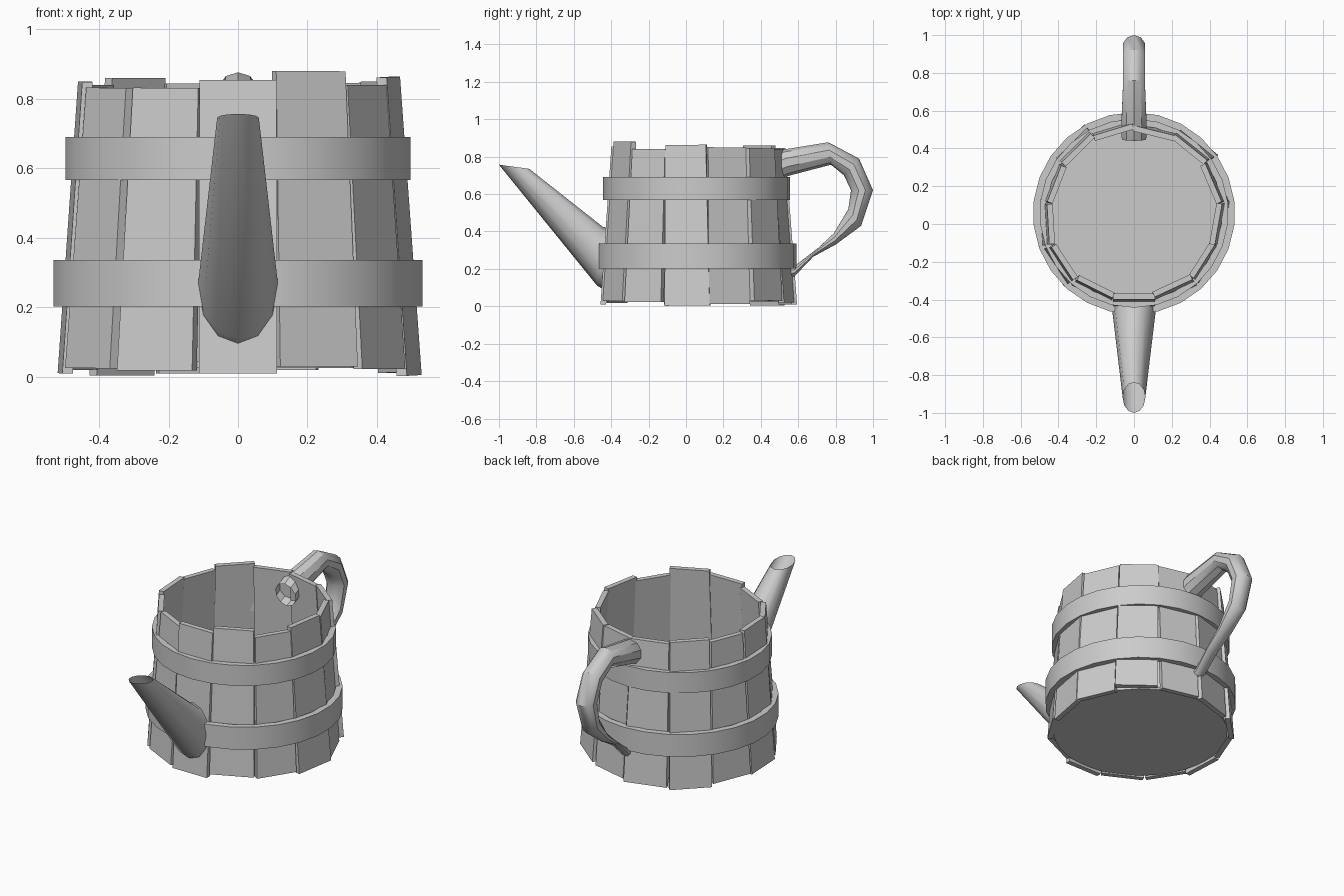
import bpy, bmesh, math, random
from mathutils import Vector, Matrix

if "Cube" in bpy.data.objects:
    bpy.data.objects.remove(bpy.data.objects["Cube"])

random.seed(4)
CY = 0.057          # barrel centre in y
N = 13              # number of staves


def make(name, bm, smooth=None):
    bmesh.ops.recalc_face_normals(bm, faces=bm.faces[:])
    me = bpy.data.meshes.new(name)
    bm.to_mesh(me)
    bm.free()
    ob = bpy.data.objects.new(name, me)
    bpy.context.collection.objects.link(ob)
    if smooth:
        bpy.ops.object.select_all(action='DESELECT')
        ob.select_set(True)
        bpy.context.view_layer.objects.active = ob
        bpy.ops.object.shade_smooth_by_angle(angle=math.radians(smooth))
    return ob


def bridge(bm, a, b):
    n = len(a)
    for i in range(n):
        bm.faces.new((a[i], a[(i + 1) % n], b[(i + 1) % n], b[i]))


def loft(name, rings, sides, smooth):
    """Tube in the yz plane: each ring is (y, z) and (y, z) of two edges plus half width."""
    bm = bmesh.new()
    prev = None
    for y1, z1, y2, z2, hw in rings:
        c = Vector((0, (y1 + y2) / 2, (z1 + z2) / 2))
        h = Vector((0, (y2 - y1) / 2, (z2 - z1) / 2))
        ring = []
        for i in range(sides):
            a = 2 * math.pi * i / sides
            ring.append(bm.verts.new(c + Vector((hw * math.sin(a), 0, 0)) + h * math.cos(a)))
        if prev:
            bridge(bm, prev, ring)
        prev = ring
    return make(name, bm, smooth)


# staves: tapered slightly crooked boards leaning inwards, (bottom, top) heights
heights = [(.01, .855), (.03, .88), (.022, .84), (.004, .863), (.012, .85), (.03, .845),
           (.02, .84), (.01, .845), (.004, .86), (.02, .84), (.01, .85), (.025, .832), (.018, .832)]
for i, (z0, z1) in enumerate(heights):
    ang = 2 * math.pi * i / N
    jit = 0 if i == 0 else 1
    yaw = jit * random.uniform(-.07, .07)
    push = jit * random.uniform(-.008, .008)
    slant = jit * random.uniform(-.012, .012)
    wb, wt = (.113, .111) if i == 0 else (random.uniform(.112, .124), random.uniform(.102, .112))
    bm = bmesh.new()
    loops = []
    for z, r, w, s in ((z0, .514, wb, slant), (z1, .456, wt, -slant / 2)):
        r += push
        pts = [(-w, 0), (w, 0), (w, .03), (-w, .03)]
        ring = []
        for x, d in pts:
            p = Matrix.Rotation(yaw, 3, 'Z') @ Vector((x + s, d, 0))
            p += Vector((0, -r, z + x * slant))
            p = Matrix.Rotation(ang, 3, 'Z') @ p
            ring.append(bm.verts.new(p + Vector((0, CY, 0))))
        loops.append(ring)
    bridge(bm, *loops)
    bm.faces.new(loops[0])
    bm.faces.new(loops[1])
    make(f"stave_{i + 1}", bm)

# hoops
for name, z0, z1, r, t in (("lower_hoop", .202, .336, .535, .036), ("upper_hoop", .567, .69, .5, .034)):
    bm = bmesh.new()
    rings = []
    for rr, z in ((r, z0), (r, z1), (r - t, z1), (r - t, z0)):
        rings.append([bm.verts.new((rr * math.sin(2 * math.pi * k / 26),
                                    CY + rr * math.cos(2 * math.pi * k / 26), z)) for k in range(26)])
    for k in range(4):
        bridge(bm, rings[k], rings[(k + 1) % 4])
    make(name, bm, 40)

# bottom board
bm = bmesh.new()
bmesh.ops.create_cone(bm, cap_ends=True, segments=26, radius1=.488, radius2=.486, depth=.02,
                      matrix=Matrix.Translation((0, CY, .035)))
make("bottom_board", bm)

# spout: open tapering tube cut flat at the tip
loft("spout", [(-.44, .09, -.42, .42, .115), (-.475, .11, -.445, .425, .115),
               (-1.0, .757, -.838, .735, .06)], 12, 50)

# handle: thick at the top, thinning towards the bottom (outer edge, inner edge, half width)
loft("handle", [(.44, .80, .46, .66, .068), (.52, .838, .55, .698, .07), (.76, .877, .775, .757, .06),
                (.925, .79, .845, .70, .06), (1.0, .62, .882, .62, .06), (.936, .43, .868, .52, .056),
                (.80, .33, .79, .39, .046), (.68, .265, .71, .315, .04),
                (.58, .16, .58, .215, .034), (.53, .15, .53, .2, .03)], 10, 35)
